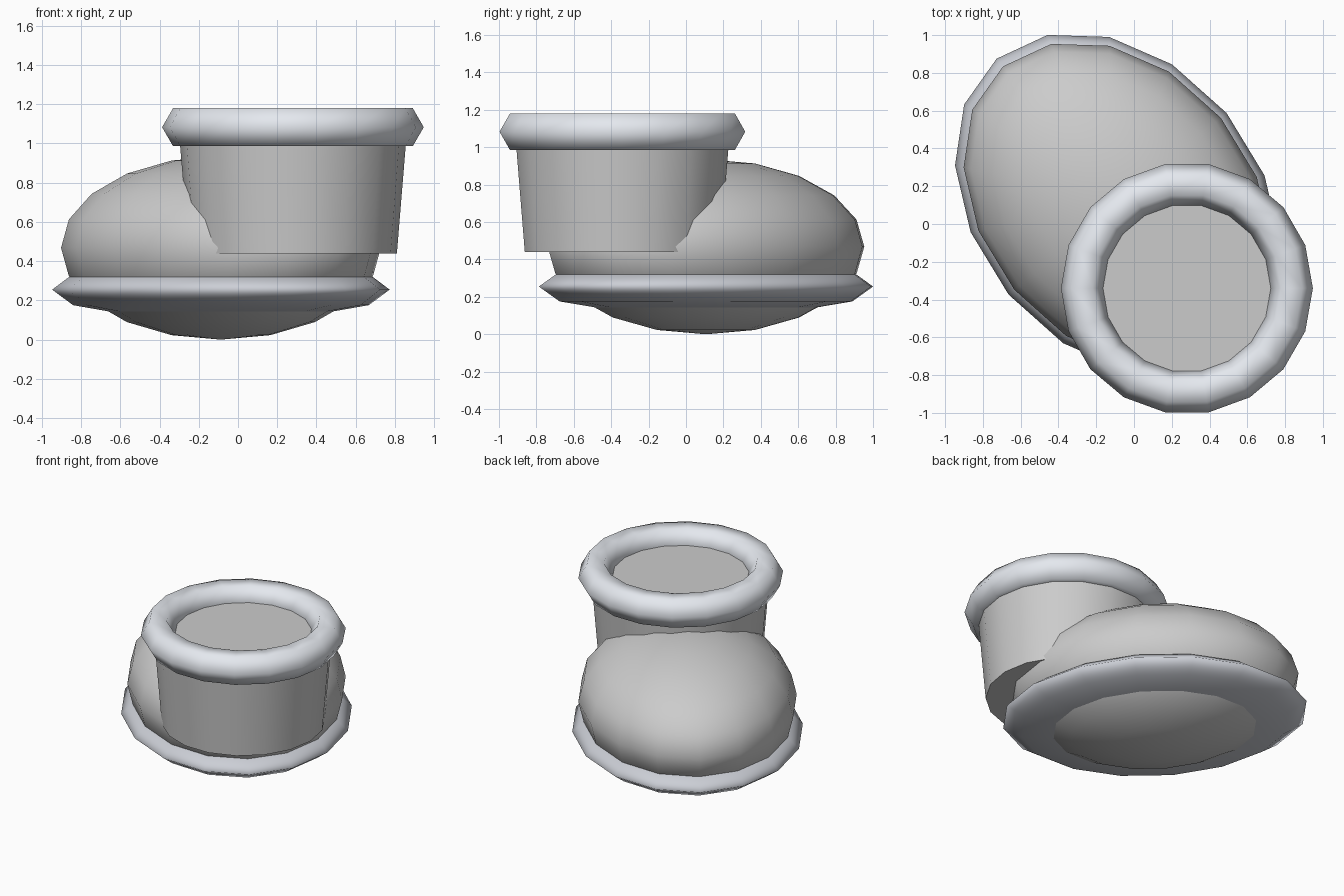
import bpy, math
from math import cos, sin, pi, radians

if "Cube" in bpy.data.objects:
    bpy.data.objects.remove(bpy.data.objects["Cube"])


def paint(obj, name, color):
    mat = bpy.data.materials.get(name) or bpy.data.materials.new(name)
    mat.diffuse_color = color
    mat.use_nodes = True
    mat.node_tree.nodes["Principled BSDF"].inputs["Base Color"].default_value = mat.diffuse_color
    obj.data.materials.append(mat)


def finish(name, angle=180):
    obj = bpy.context.object
    obj.name = name
    bpy.ops.object.shade_smooth_by_angle(angle=radians(angle))
    return obj


FOOT_XY = (-0.087, 0.107)
FOOT_TURN = radians(39.8)
NARROW = 0.751
LEG_XY = (0.28, -0.34)

# Rounded foot: squashed sphere, turned diagonally
bpy.ops.mesh.primitive_uv_sphere_add(segments=16, ring_count=10, radius=1,
                                     location=(*FOOT_XY, 0.468),
                                     rotation=(0, 0, FOOT_TURN))
bpy.context.object.scale = (0.947 * NARROW, 0.947, 0.468)
finish("foot")

# Flattened sole rim around the foot
bpy.ops.mesh.primitive_torus_add(major_segments=16, minor_segments=10,
                                 major_radius=0.35, minor_radius=0.65,
                                 location=(*FOOT_XY, 0.255),
                                 rotation=(0, 0, FOOT_TURN))
bpy.context.object.scale = (NARROW, 1, 0.135 / 0.65)
paint(finish("sole_rim"), "sole_grey", (0.60, 0.62, 0.67, 1))

# Slightly flared leg with flat ends
bpy.ops.mesh.primitive_cone_add(vertices=18, radius1=0.53, radius2=0.583,
                                depth=0.645, location=(*LEG_XY, 0.7625),
                                rotation=(0, 0, pi / 2 + pi))
bpy.context.object.rotation_euler.z = pi / 2
finish("leg", 30)

# Thick cuff ring around the top of the leg
bpy.ops.mesh.primitive_torus_add(major_segments=18, minor_segments=6,
                                 major_radius=0.555, minor_radius=0.112,
                                 location=(*LEG_XY, 1.083))
paint(finish("cuff"), "cuff_pale", (0.78, 0.81, 0.86, 1))
